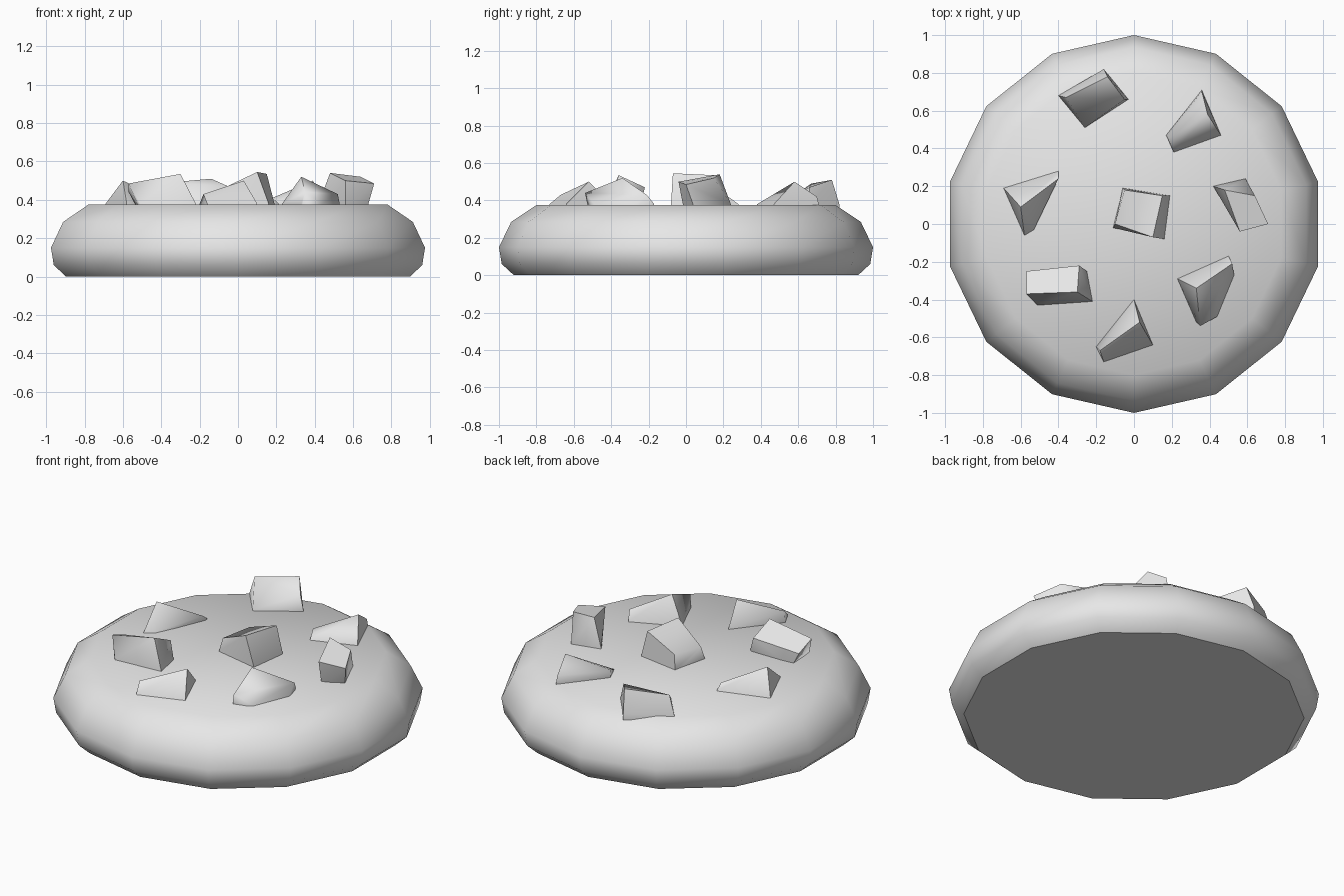
import bpy, bmesh
from math import pi, sin, cos, radians

cube = bpy.data.objects.get("Cube")
if cube:
    bpy.data.objects.remove(cube, do_unlink=True)

grey = bpy.data.materials.new("plain_grey")
grey.use_nodes = True
grey.diffuse_color = (0.8, 0.8, 0.8, 1)
grey.node_tree.nodes["Principled BSDF"].inputs["Base Color"].default_value = grey.diffuse_color

SIDES = 14
TOP = 0.375


def finish(bm, name, angle):
    """Turn a bmesh into a smooth shaded object."""
    bmesh.ops.recalc_face_normals(bm, faces=bm.faces[:])
    mesh = bpy.data.meshes.new(name)
    bm.to_mesh(mesh)
    bm.free()
    mesh.materials.append(grey)
    obj = bpy.data.objects.new(name, mesh)
    bpy.context.collection.objects.link(obj)
    bpy.ops.object.select_all(action='DESELECT')
    obj.select_set(True)
    bpy.context.view_layer.objects.active = obj
    bpy.ops.object.shade_smooth_by_angle(angle=radians(angle))
    return obj


def lathe(name, profile, angle):
    """Stack rings of (radius, height) and cap both ends."""
    bm = bmesh.new()
    rings = []
    for r, z in profile:
        turns = [pi / 2 + 2 * pi * i / SIDES for i in range(SIDES)]
        rings.append([bm.verts.new((r * cos(a), r * sin(a), z)) for a in turns])
    for low, high in zip(rings, rings[1:]):
        for i in range(SIDES):
            j = (i + 1) % SIDES
            bm.faces.new((low[i], low[j], high[j], high[i]))
    bm.faces.new(rings[0])
    bm.faces.new(rings[-1])
    return finish(bm, name, angle)


def chunk(name, foot, crown):
    """Angular lump: a footprint sunk into the top, hulled with its crown points."""
    bm = bmesh.new()
    for x, y in foot:
        bm.verts.new((x, y, TOP - 0.03))
        bm.verts.new((x, y, TOP + 0.005))
    for point in crown:
        bm.verts.new(point)
    hull = bmesh.ops.convex_hull(bm, input=bm.verts[:])
    loose = set(hull["geom_interior"]) | set(hull["geom_unused"])
    bmesh.ops.delete(bm, geom=[v for v in loose if isinstance(v, bmesh.types.BMVert)],
                     context='VERTS')
    bmesh.ops.dissolve_limit(bm, angle_limit=radians(6), verts=bm.verts[:], edges=bm.edges[:])
    return finish(bm, name, 65)


# Round body with a bulging rim
lathe("biscuit_body",
      [(0.92, 0), (0.985, 0.06), (1, 0.15), (0.935, 0.285), (0.8, TOP)], 40)

# Chunks set into the top
chunk("chunk_centre",
      [(-.06, .19), (.19, .15), (.16, -.08), (-.11, -.02)],
      [(-.1, 0, .45), (-.05, .18, .46), (.1, -.07, .545), (.15, .15, .535)])
chunk("chunk_back",
      [(-.4, .68), (-.16, .82), (-.03, .66), (-.26, .51)],
      [(-.36, .67, .49), (-.14, .78, .51), (-.05, .66, .47)])
chunk("chunk_back_left",
      [(.17, .47), (.36, .71), (.46, .47), (.21, .38)],
      [(.39, .58, .5), (.36, .7, .42), (.18, .45, .41)])
chunk("chunk_right",
      [(-.69, .19), (-.4, .28), (-.53, -.03), (-.58, -.06)],
      [(-.6, .09, .5), (-.4, .24, .41)])
chunk("chunk_left",
      [(.42, .2), (.59, .24), (.67, .05), (.56, -.01)],
      [(.48, .18, .54), (.64, .15, .52), (.71, 0, .485), (.56, -.04, .5)])
chunk("chunk_front_right",
      [(-.52, -.25), (-.25, -.25), (-.22, -.41), (-.51, -.43)],
      [(-.57, -.25, .44), (-.57, -.37, .485), (-.3, -.36, .535), (-.29, -.22, .47)])
chunk("chunk_front_left",
      [(.23, -.29), (.5, -.17), (.53, -.27), (.44, -.49), (.33, -.52)],
      [(.33, -.34, .52), (.52, -.21, .43), (.35, -.54, .44)])
chunk("chunk_front",
      [(0, -.4), (.1, -.64), (-.16, -.73), (-.2, -.65)],
      [(.03, -.52, .5), (-.18, -.67, .43)])
